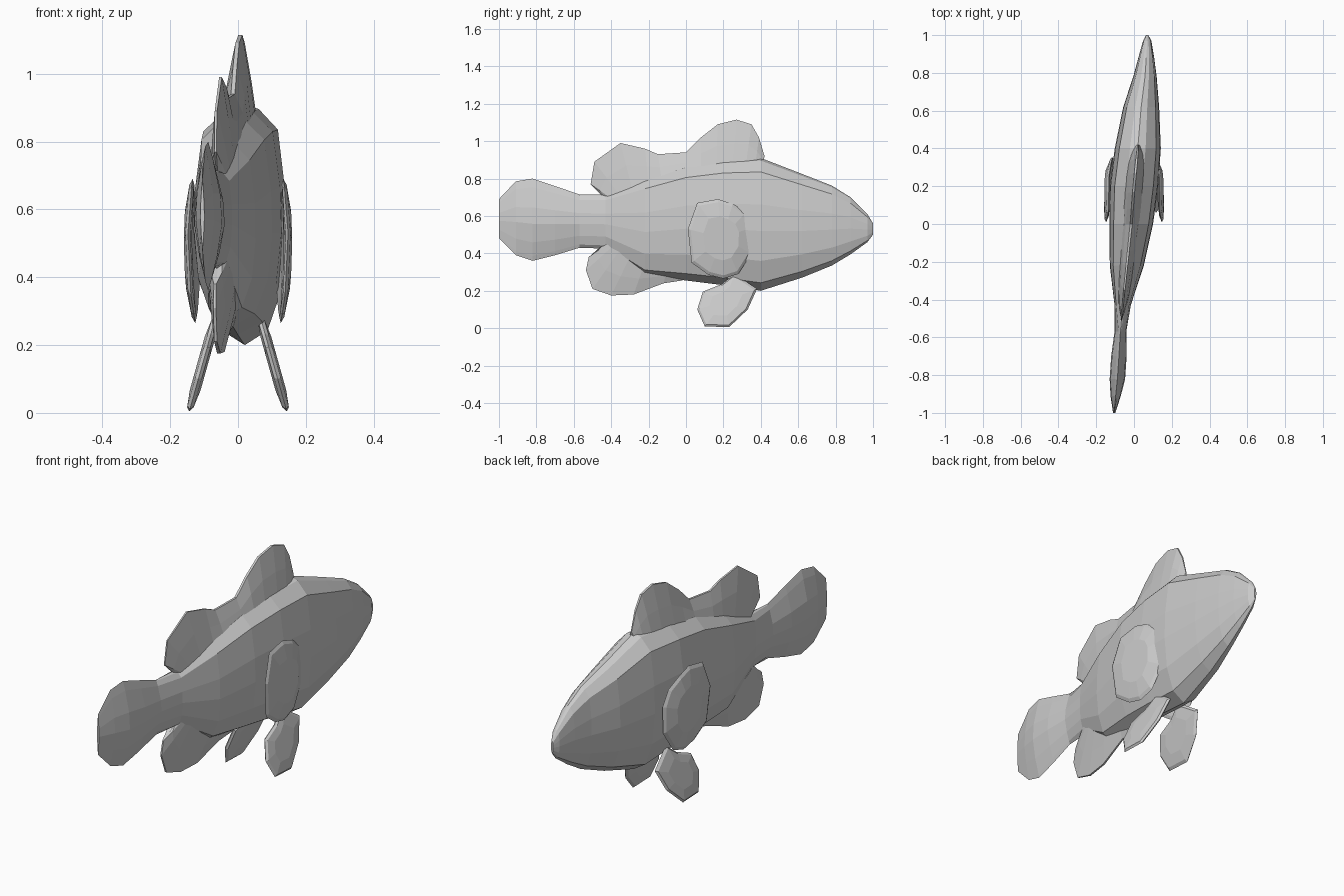
import bpy
from mathutils import Vector

if "Cube" in bpy.data.objects:
    bpy.data.objects.remove(bpy.data.objects["Cube"])

# y, centre x, half width, top z, bottom z of each body section
SECTIONS = [
    (1.00, .070, .006, .56, .50), (.97, .070, .022, .61, .46),
    (.88, .065, .042, .70, .395), (.78, .058, .062, .762, .335),
    (.62, .038, .095, .825, .27), (.40, .020, .122, .91, .20),
    (.20, .000, .128, .90, .23), (.00, -.015, .116, .87, .255),
    (-.22, -.038, .09, .80, .28), (-.43, -.060, .043, .715, .425),
    (-.57, -.072, .032, .715, .43), (-.70, -.080, .042, .76, .39),
    (-.82, -.088, .042, .80, .36), (-.91, -.097, .028, .785, .39),
    (-1.0, -.105, .006, .69, .48),
]
# half cross-section of the body, as fractions of half width and half height
HALF = [(0, 1), (.34, .96), (.8, .79), (.97, .3), (1, -.1),
        (.88, -.55), (.55, -.88), (0, -1)]


def make(name, verts, faces):
    import bmesh
    me = bpy.data.meshes.new(name)
    me.from_pydata(verts, [], faces)
    bm = bmesh.new()
    bm.from_mesh(me)
    bmesh.ops.recalc_face_normals(bm, faces=bm.faces)
    bm.to_mesh(me)
    bm.free()
    ob = bpy.data.objects.new(name, me)
    bpy.context.collection.objects.link(ob)
    return ob


def loft(name, rings):
    n = len(rings[0])
    verts = [v for r in rings for v in r]
    faces = [(i*n+j, i*n+(j+1) % n, (i+1)*n+(j+1) % n, (i+1)*n+j)
             for i in range(len(rings)-1) for j in range(n)]
    faces += [tuple(range(n)), tuple(range(len(verts)-n, len(verts)))]
    return make(name, verts, faces)


def spine_x(y):
    for a, b in zip(SECTIONS, SECTIONS[1:]):
        if b[0] <= y <= a[0]:
            t = (a[0]-y) / (a[0]-b[0])
            return a[1] + (b[1]-a[1])*t
    return 0


# body with tail, the tail being lens-shaped in section
rings = []
for y, cx, w, top, bot in SECTIONS:
    half = HALF if y > -.5 else [(1-abs(f)**1.6, f) for _, f in HALF]
    loop = half + [(-a, b) for a, b in half[-2:0:-1]]
    rings.append([(cx + a*w, y, (top+bot)/2 + b*(top-bot)/2) for a, b in loop])
loft("body_and_tail", rings)


def ridge_fin(name, stations, width):
    """Wedge-shaped fin: each station is edge y, z and base y, z and thickness."""
    rings = []
    for ey, ez, by, bz, k in stations:
        edge, base = Vector((spine_x(ey), ey, ez)), Vector((spine_x(by), by, bz))
        mid = edge.lerp(base, .5)
        off = Vector((width*k, 0, 0))
        rings.append([edge + off*.12, mid + off*.6, base + off,
                      base - off, mid - off*.6, edge - off*.12])
    loft(name, rings)


# dorsal fin
ridge_fin("dorsal_fin", [
    (.42, .92, .41, .87, .4), (.39, 1.02, .37, .87, .7), (.35, 1.09, .32, .87, .9),
    (.27, 1.115, .25, .86, 1), (.17, 1.09, .16, .86, 1), (.08, 1.02, .08, .85, 1),
    (0, .94, 0, .83, 1), (-.15, .93, -.13, .79, .9), (-.22, .96, -.2, .77, .8),
    (-.35, .99, -.29, .75, .7), (-.49, .89, -.36, .72, .6),
    (-.51, .77, -.41, .70, .5), (-.45, .71, -.42, .69, .3)], .048)

# anal fin
ridge_fin("anal_fin", [
    (-.02, .255, 0, .29, .4), (-.12, .24, -.1, .32, .8), (-.28, .18, -.22, .35, 1),
    (-.40, .175, -.30, .38, 1), (-.50, .21, -.36, .41, .9),
    (-.535, .31, -.40, .43, .8), (-.52, .38, -.42, .45, .7),
    (-.45, .43, -.43, .47, .5)], .04)


def blade(name, outline, x_of, thick, side):
    """Thin paired fin with a raised middle on both faces."""
    n = len(outline)
    cy, cz = sum(p[0] for p in outline)/n, sum(p[1] for p in outline)/n
    rings = []
    for s, t in ((.55, thick), (.92, thick*.6), (1, 0), (.92, -thick*.6), (.55, -thick)):
        ring = []
        for y, z in outline:
            yy, zz = cy + (y-cy)*s, cz + (z-cz)*s
            ring.append((side*(x_of(yy, zz) + t), yy, zz))
        rings.append(ring)
    loft(name, rings)


PECTORAL = [(.355, .54), (.32, .62), (.25, .665), (.17, .69), (.06, .67), (.01, .53),
            (.03, .35), (.12, .285), (.20, .265), (.28, .29), (.35, .40)]
PELVIC = [(.38, .21), (.33, .10), (.23, .005), (.10, .01), (.06, .10),
          (.09, .195), (.19, .235), (.26, .29)]

# paired fins
for side, tag in ((1, "right"), (-1, "left")):
    blade("pectoral_fin_" + tag, PECTORAL,
          lambda y, z: .148 - .4*(z-.5)**2 - 1.4*max(0, y-.2)**2, .012, side)
    blade("pelvic_fin_" + tag, PELVIC,
          lambda y, z: .075 + (.25-z)*.28, .016, side)
